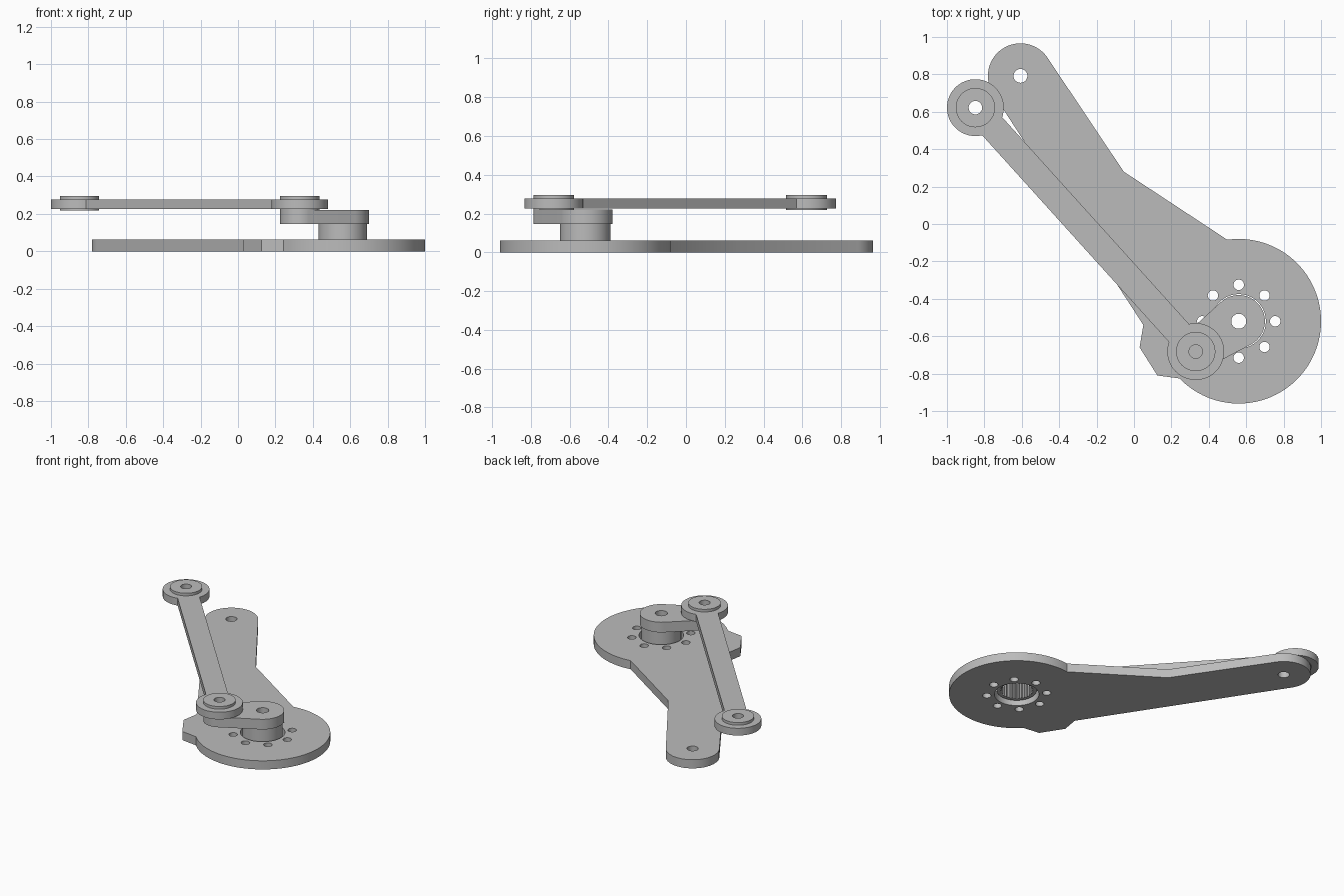
import bpy, bmesh
from math import sin, cos, radians, degrees, atan2, asin, hypot
from mathutils import Vector

cube = bpy.data.objects.get("Cube")
if cube:
    bpy.data.objects.remove(cube, do_unlink=True)

steel = bpy.data.materials.new("plain grey")
steel.use_nodes = True
GREY = (0.5, 0.5, 0.5, 1)
steel.diffuse_color = GREY
steel.node_tree.nodes["Principled BSDF"].inputs["Base Color"].default_value = GREY

HUB = (0.56, -0.52)      # shaft centre
PIN = (0.33, -0.682)     # crank pin
EYE = (-0.848, 0.622)    # free end of the rod
TIP = (-0.607, 0.792)    # narrow end of the plate


def arc(c, r, start, end, steps=48):
    """Points counter-clockwise along an arc, angles in degrees."""
    angles = [radians(start + (end - start) * i / steps) for i in range(steps + 1)]
    return [(c[0] + r * cos(a), c[1] + r * sin(a)) for a in angles]


def circle(c, r, n=48):
    return arc(c, r, 0, 360, n)[:-1]


def prism(name, outline, holes, z0, z1):
    """Extrude an outline with holes from z0 to z1."""
    bm = bmesh.new()
    edges = []
    for loop in [outline] + holes:
        vs = [bm.verts.new((x, y, z0)) for x, y in loop]
        edges += [bm.edges.new((v, vs[i - 1])) for i, v in enumerate(vs)]
    bmesh.ops.triangle_fill(bm, edges=edges, use_beauty=True, normal=(0, 0, 1))
    ext = bmesh.ops.extrude_face_region(bm, geom=bm.faces[:])
    top = [g for g in ext["geom"] if isinstance(g, bmesh.types.BMVert)]
    bmesh.ops.translate(bm, verts=top, vec=Vector((0, 0, z1 - z0)))
    bmesh.ops.recalc_face_normals(bm, faces=bm.faces[:])
    mesh = bpy.data.meshes.new(name)
    bm.to_mesh(mesh)
    bm.free()
    mesh.materials.append(steel)
    obj = bpy.data.objects.new(name, mesh)
    bpy.context.collection.objects.link(obj)
    bpy.ops.object.select_all(action='DESELECT')
    obj.select_set(True)
    bpy.context.view_layer.objects.active = obj
    bpy.ops.object.shade_smooth_by_angle(angle=radians(25))
    return obj


def heading(a, b):
    return degrees(atan2(b[1] - a[1], b[0] - a[0]))


# Base plate: round end, waisted arm, narrow end and side lug
plate = arc(HUB, 0.44, 224, 458, 80) + [(-0.055, 0.28)]
plate += arc(TIP, 0.174, 34, 213, 40)
plate += [(0.05, -0.54), (0.03, -0.66), (0.125, -0.81)]
bolt_holes = [circle(p, 0.028, 24) for p in circle(HUB, 0.195, 8)]
prism("base_plate", plate,
      bolt_holes + [circle(HUB, 0.145, 64), circle(TIP, 0.037, 32)], 0, 0.062)

# Hub with a splined bore open at the bottom
TEETH = 30
bore = []
for i in range(TEETH * 4):
    a = radians(360 * i / (TEETH * 4))
    r = 0.109 if i % 4 < 2 else 0.1
    bore.append((HUB[0] + r * cos(a), HUB[1] + r * sin(a)))
prism("splined_hub", circle(HUB, 0.13, 64), [bore], 0.03, 0.15)

# Crank arm: tangent outline around the hub and the pin
ang = heading(PIN, HUB)
lean = degrees(asin((0.14 - 0.105) / hypot(HUB[0] - PIN[0], HUB[1] - PIN[1])))
crank = arc(HUB, 0.14, ang - 90 - lean, ang + 90 + lean)
crank += arc(PIN, 0.105, ang + 90 + lean, ang + 270 - lean)
prism("crank_arm", crank, [circle(HUB, 0.04, 32), circle(PIN, 0.036, 32)], 0.147, 0.22)

# Connecting rod: two round ends joined by a straight bar
ang = heading(EYE, PIN)
gap = degrees(asin(0.072 / 0.152))
rod = arc(EYE, 0.152, ang + gap, ang + 360 - gap)
rod += arc(PIN, 0.152, ang + 180 + gap, ang + 540 - gap)
prism("connecting_rod", rod, [circle(EYE, 0.09), circle(PIN, 0.09)], 0.225, 0.277)

# Bushings standing proud of the rod ends
for name, c in (("free_end_bushing", EYE), ("crank_pin_bushing", PIN)):
    prism(name, circle(c, 0.105), [circle(c, 0.036, 32)], 0.218, 0.296)
